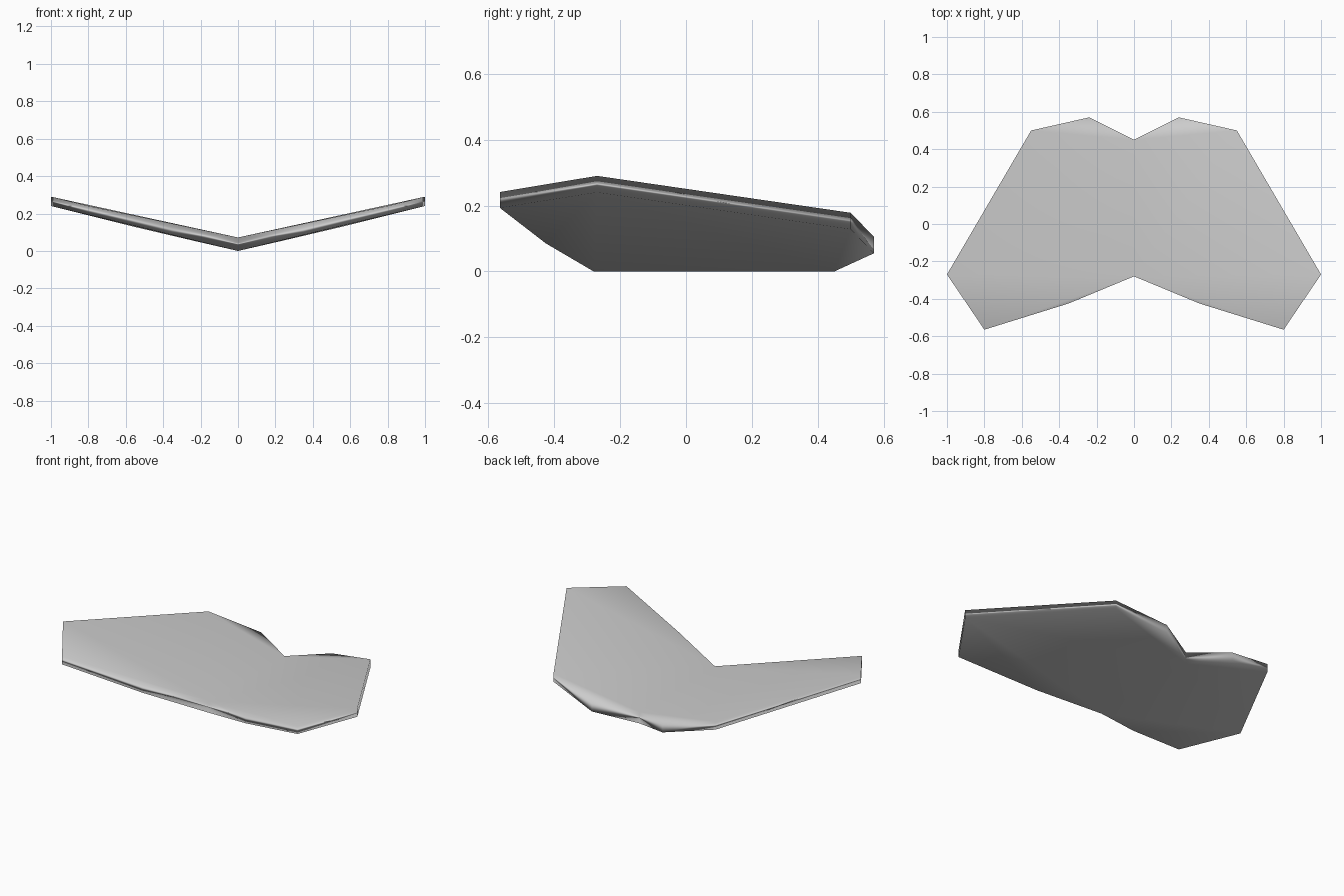
import bpy, bmesh

if "Cube" in bpy.data.objects:
    bpy.data.objects.remove(bpy.data.objects["Cube"])

# Half outline: x, y, underside z, thickness
outline = [
    (0.00, 0.45, 0.000, 0.070),   # rear notch
    (0.24, 0.57, 0.055, 0.050),
    (0.55, 0.50, 0.128, 0.050),
    (1.00, -0.27, 0.240, 0.050),  # wing tip
    (0.80, -0.565, 0.193, 0.048),
    (0.35, -0.425, 0.085, 0.050),
    (0.00, -0.28, 0.000, 0.072),  # front notch
]

bm = bmesh.new()
low = [bm.verts.new((x, y, z)) for x, y, z, t in outline]
top = [bm.verts.new((x, y, z + t)) for x, y, z, t in outline]

# Upper and lower skins, folded between the front notch and the wing tip
for patch in ((0, 1, 2), (0, 2, 3, 6), (3, 4, 5, 6)):
    bm.faces.new([top[i] for i in reversed(patch)])
    bm.faces.new([low[i] for i in patch])

# Rim walls (the centre line stays open for the mirror)
for i in range(len(outline) - 1):
    bm.faces.new((low[i], top[i], top[i + 1], low[i + 1]))

bmesh.ops.recalc_face_normals(bm, faces=bm.faces)
# Upper skin must face up
if top[2].normal.z < 0 and max(bm.faces, key=lambda f: f.calc_center_median().z * (f.calc_area() > 0.3)).normal.z < 0:
    bmesh.ops.reverse_faces(bm, faces=bm.faces)

mesh = bpy.data.meshes.new("wing_panel")
bm.to_mesh(mesh)
bm.free()
panel = bpy.data.objects.new("wing_panel", mesh)
bpy.context.collection.objects.link(panel)
for p in mesh.polygons:
    p.use_smooth = True

# Mirror to both sides, then soft edges with flat broad faces
mirror = panel.modifiers.new("mirror", 'MIRROR')
mirror.use_axis[0] = True
mirror.use_clip = True
soft = panel.modifiers.new("soft_edges", 'WEIGHTED_NORMAL')
soft.mode = 'FACE_AREA'
soft.weight = 50
